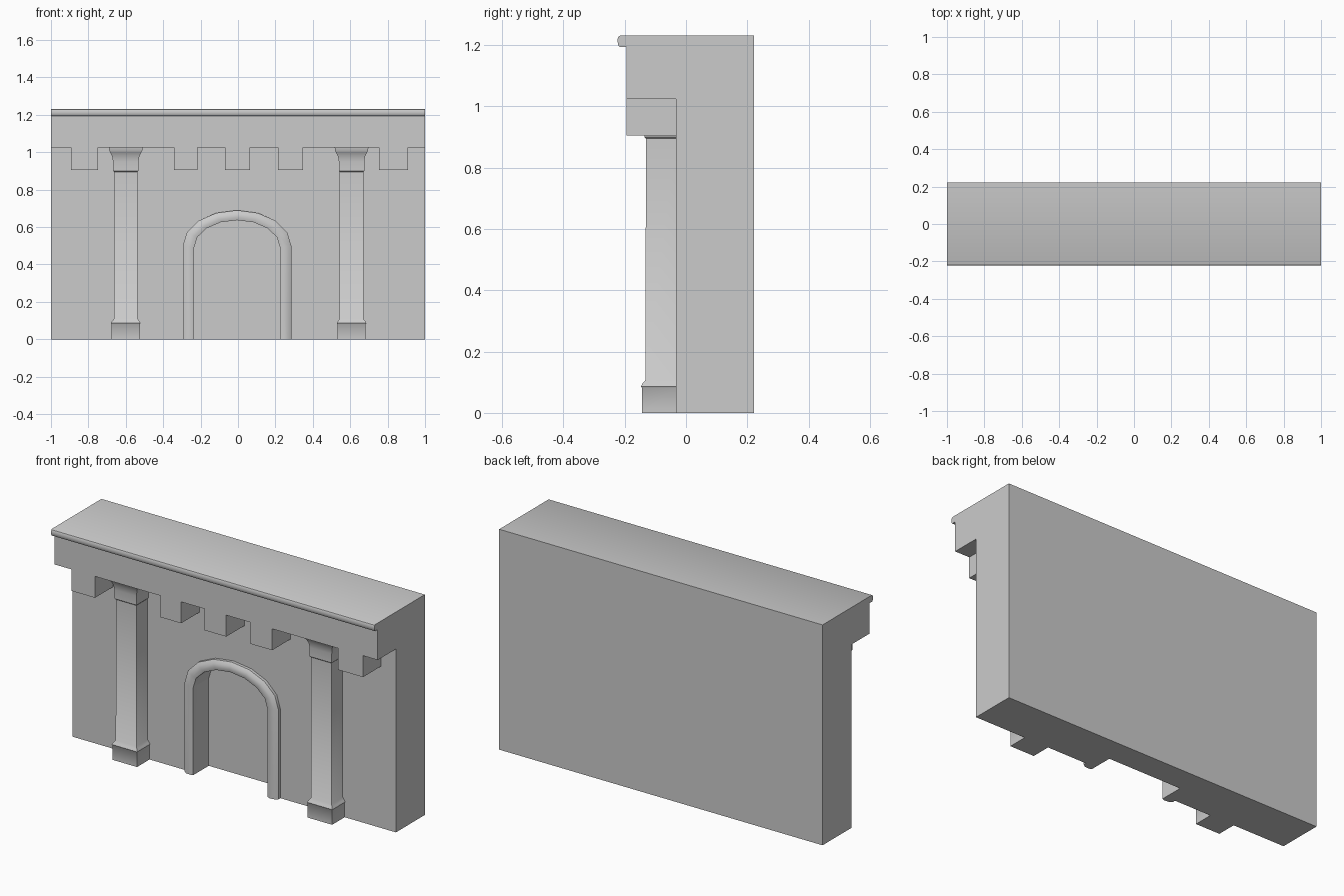
import bpy, bmesh, math
from mathutils import Vector

if "Cube" in bpy.data.objects:
    bpy.data.objects.remove(bpy.data.objects["Cube"])

FRONT, BACK, TOP = -0.033, 0.222, 1.232
DOOR_X = -0.005


def finish(name, bm, smooth=False):
    bmesh.ops.recalc_face_normals(bm, faces=bm.faces[:])
    mesh = bpy.data.meshes.new(name)
    bm.to_mesh(mesh)
    bm.free()
    ob = bpy.data.objects.new(name, mesh)
    bpy.context.collection.objects.link(ob)
    bpy.ops.object.select_all(action='DESELECT')
    bpy.context.view_layer.objects.active = ob
    ob.select_set(True)
    if smooth:
        bpy.ops.object.shade_smooth_by_angle(angle=math.radians(40))
    return ob


def extrude(name, points, vec, smooth=False):
    """Extrude a closed planar outline along vec into a solid."""
    bm = bmesh.new()
    face = bm.faces.new([bm.verts.new(p) for p in points])
    ext = bmesh.ops.extrude_face_region(bm, geom=[face], use_keep_orig=True)
    moved = [v for v in ext['geom'] if isinstance(v, bmesh.types.BMVert)]
    bmesh.ops.translate(bm, verts=moved, vec=Vector(vec))
    return finish(name, bm, smooth)


def arch(half, spring, rise, floor=0.0, steps=8):
    """Door outline in (x, z): leg, elliptical head, leg."""
    head = [(DOOR_X - half * math.cos(math.pi * i / steps),
             spring + rise * math.sin(math.pi * i / steps)) for i in range(steps + 1)]
    return [(DOOR_X - half, floor)] + head + [(DOOR_X + half, floor)]


# Wall with a recessed, arched doorway
wall = extrude("wall", [(-1, FRONT, 0), (1, FRONT, 0), (1, FRONT, 1.2), (-1, FRONT, 1.2)],
               (0, BACK - FRONT, 0))
cutter = extrude("door_cutter", [(x, -0.2, z) for x, z in arch(0.23, 0.49, 0.147, -0.1)],
                 (0, 0.277, 0))
cutter.hide_render = True
mod = wall.modifiers.new("doorway", 'BOOLEAN')
mod.operation, mod.object, mod.solver = 'DIFFERENCE', cutter, 'EXACT'
bpy.context.view_layer.objects.active = wall
bpy.ops.object.modifier_apply(modifier=mod.name)
bpy.data.objects.remove(cutter)

# Door surround: softened moulding swept around the arch
section = [(0, FRONT), (0, -0.060), (0.3, -0.065), (0.7, -0.062), (1, -0.050), (1, FRONT)]
bm = bmesh.new()
inner, outer = arch(0.23, 0.49, 0.147), arch(0.29, 0.50, 0.19)
rings = []
for (ix, iz), (ox, oz) in zip(inner, outer):
    rings.append([bm.verts.new((ix + (ox - ix) * t, y, iz + (oz - iz) * t))
                  for t, y in section])
n = len(section)
for a, b in zip(rings, rings[1:]):
    for i in range(n):
        j = (i + 1) % n
        bm.faces.new((a[i], a[j], b[j], b[i]))
bm.faces.new(rings[0])
bm.faces.new(rings[-1])
finish("door_surround", bm, True)

# Frieze with hanging square corbels cut in one outline
z0, z1 = 1.025, 0.905
corbels = [(-0.894, -0.749), (-0.342, -0.216), (-0.07, 0.063), (0.213, 0.347), (0.754, 0.909)]
outline = [(-1, 1.2), (-1, z0)]
for a, b in corbels:
    outline += [(a, z0), (a, z1), (b, z1), (b, z0)]
outline += [(1, z0), (1, 1.2)]
extrude("frieze", [(x, -0.194, z) for x, z in outline], (0, 0.194 + FRONT, 0))

# Cornice slab with rounded nose
nose = [(BACK, TOP), (BACK, 1.195), (-0.217, 1.195), (-0.221, 1.2), (-0.223, 1.21),
        (-0.223, 1.222), (-0.220, 1.229), (-0.214, TOP)]
extrude("cornice", [(-1, y, z) for y, z in nose], (2, 0, 0), True)

# Square columns engaged in the wall: (half width, height)
profile = [(0.076, 0), (0.076, 0.082), (0.079, 0.086), (0.074, 0.096), (0.064, 0.108),
           (0.063, 0.895), (0.068, 0.9), (0.068, 0.95), (0.073, 0.98), (0.083, 1.0),
           (0.088, 1.008), (0.090, 1.025)]
for side, cx in (("left", -0.6), ("right", 0.607)):
    bm = bmesh.new()
    rings = []
    for h, z in profile:
        front = -0.068 - h
        rings.append([bm.verts.new(p) for p in ((cx - h, front, z), (cx + h, front, z),
                                                (cx + h, FRONT, z), (cx - h, FRONT, z))])
    for a, b in zip(rings, rings[1:]):
        for i in range(4):
            j = (i + 1) % 4
            bm.faces.new((a[i], a[j], b[j], b[i]))
    bm.faces.new(rings[0])
    bm.faces.new(rings[-1])
    finish("column_" + side, bm, True)
